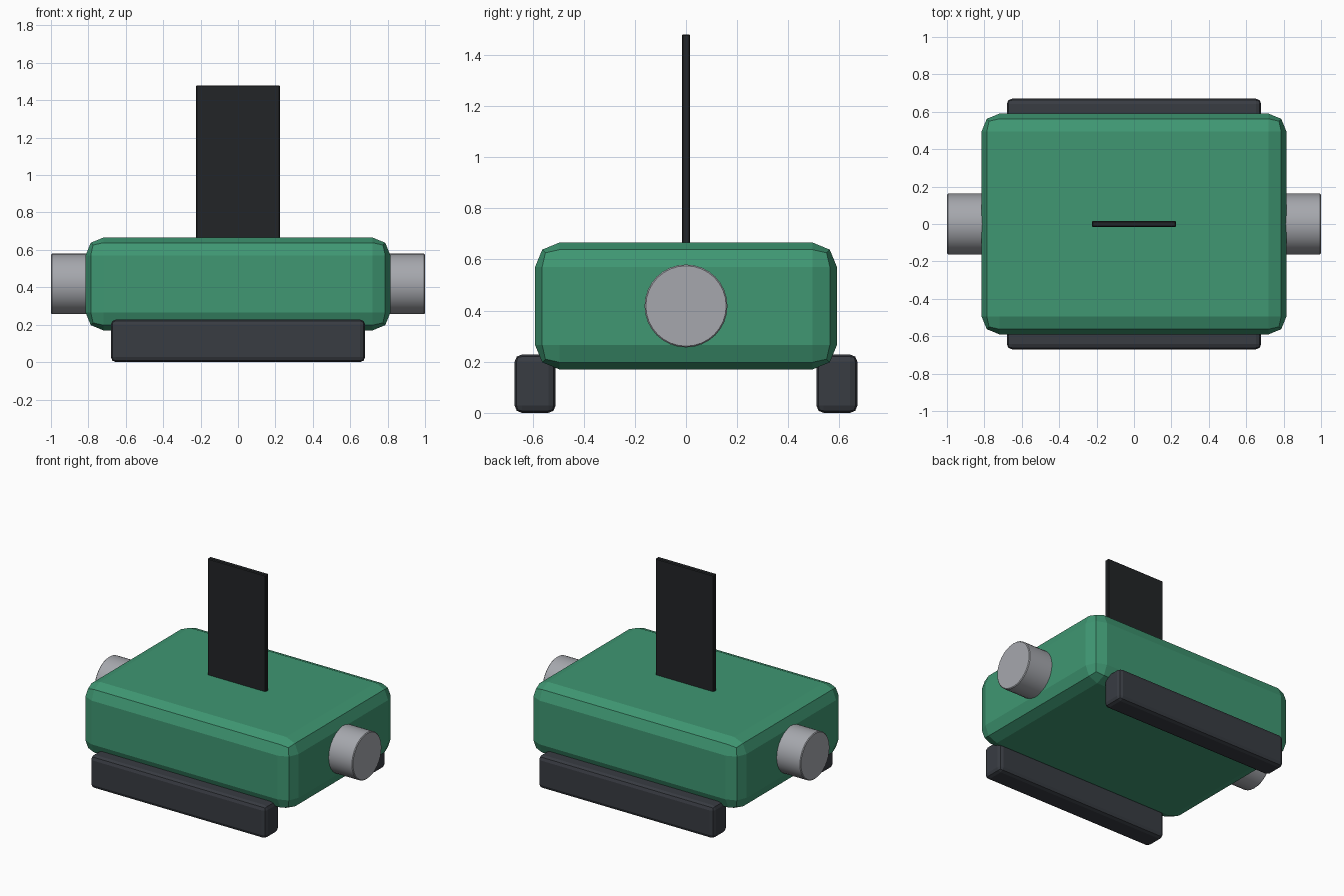
import bpy
import math

if "Cube" in bpy.data.objects:
    bpy.data.objects.remove(bpy.data.objects["Cube"])


def material(name, color):
    m = bpy.data.materials.new(name)
    m.diffuse_color = (*color, 1)
    m.use_nodes = True
    m.node_tree.nodes["Principled BSDF"].inputs["Base Color"].default_value = m.diffuse_color
    return m


def finish(obj, name, mat, bevel, segments):
    obj.name = name
    if mat:
        obj.data.materials.append(mat)
    mod = obj.modifiers.new("Bevel", "BEVEL")
    mod.width = bevel
    mod.segments = segments
    mod.limit_method = "ANGLE"
    return obj


def box(name, center, size, mat, bevel, segments=2):
    bpy.ops.mesh.primitive_cube_add(size=1, location=center)
    obj = bpy.context.object
    obj.scale = size
    bpy.ops.object.transform_apply(location=False, rotation=False, scale=True)
    return finish(obj, name, mat, bevel, segments)


green = material("green", (0.05, 0.31, 0.17))
dark = material("dark_grey", (0.04, 0.045, 0.055))
black = material("black", (0.016, 0.018, 0.02))
metal = material("metal", (0.38, 0.39, 0.42))

# Chamfered main body
box("body", (0, 0, 0.418), (1.63, 1.18, 0.496), green, 0.095)

# Thin upright plate
box("upright_plate", (0, 0, 1.065), (0.45, 0.033, 0.83), black, 0.005, 1)

# Front and back runners
for side, label in ((-1, "front"), (1, "back")):
    box(label + "_runner", (0, side * 0.59, 0.114), (1.36, 0.16, 0.228), dark, 0.028)

# Round side knobs, slightly sunk into the body
for side, label in ((-1, "left"), (1, "right")):
    bpy.ops.mesh.primitive_cylinder_add(
        vertices=32, radius=0.162, depth=0.23,
        location=(side * 0.885, 0, 0.418), rotation=(0, math.pi / 2, 0))
    bpy.ops.object.shade_smooth_by_angle(angle=math.radians(30))
    finish(bpy.context.object, label + "_knob", metal, 0.005, 1)
